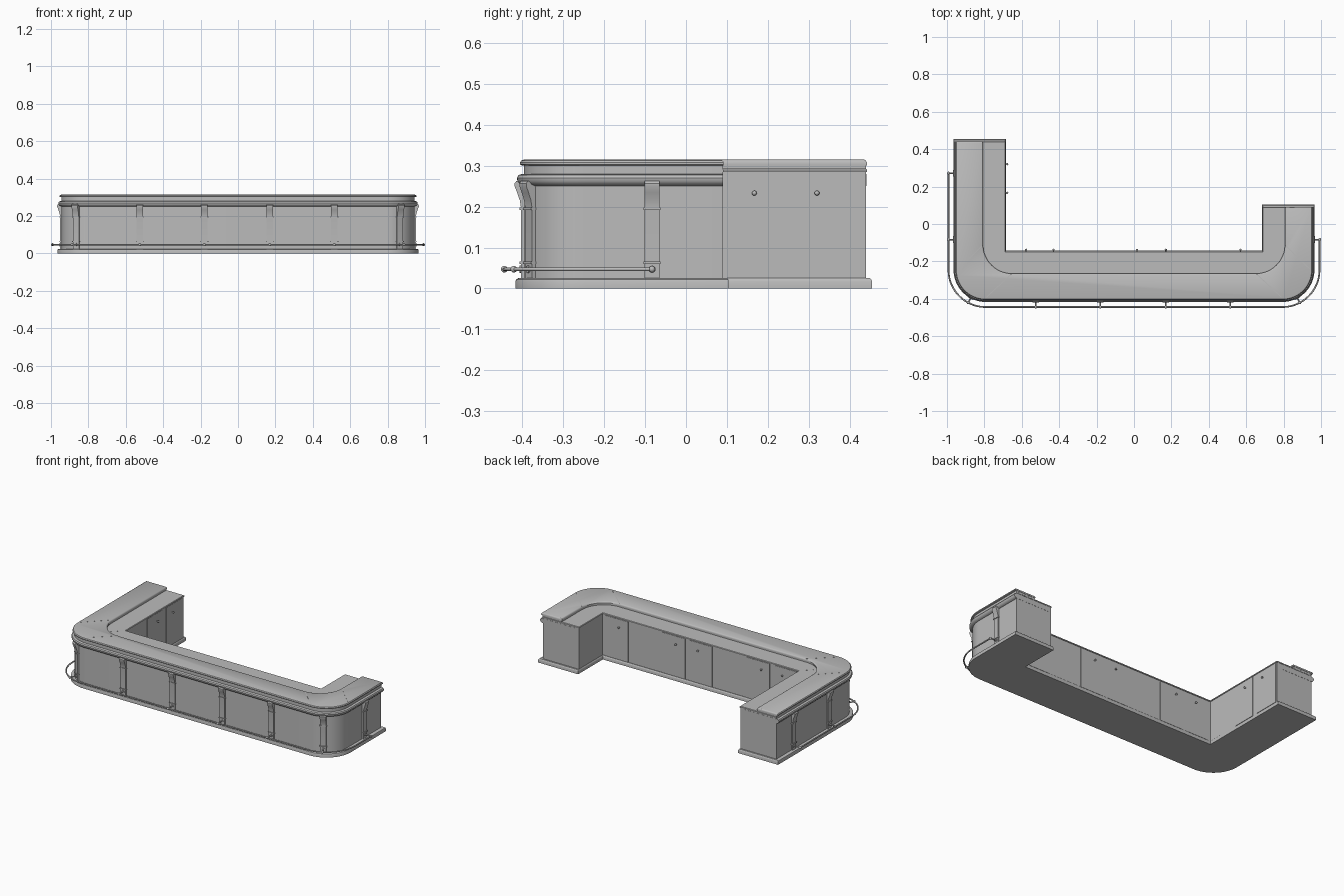
import bpy, bmesh, math
from mathutils import Vector, Matrix

if "Cube" in bpy.data.objects:
    bpy.data.objects.remove(bpy.data.objects["Cube"], do_unlink=True)

grey = bpy.data.materials.new("plain grey")
grey.use_nodes = True
grey.diffuse_color = (0.5, 0.5, 0.5, 1)
grey.node_tree.nodes["Principled BSDF"].inputs["Base Color"].default_value = (0.5, 0.5, 0.5, 1)

# Main plan of the counter body
HALF, FRONT, RADIUS = 0.943, -0.395, 0.15
LONG_END, SHORT_END = 0.44, 0.09
CX, CY = HALF - RADIUS, FRONT + RADIUS
INNER_X, INNER_Y = 0.69, -0.15
UP = Vector((0, 0, 1))


def finish(name, bm, smooth=True):
    bmesh.ops.recalc_face_normals(bm, faces=bm.faces)
    mesh = bpy.data.meshes.new(name)
    bm.to_mesh(mesh)
    bm.free()
    mesh.materials.append(grey)
    obj = bpy.data.objects.new(name, mesh)
    bpy.context.collection.objects.link(obj)
    if smooth:
        bpy.ops.object.select_all(action='DESELECT')
        obj.select_set(True)
        bpy.context.view_layer.objects.active = obj
        bpy.ops.object.shade_smooth_by_angle(angle=math.radians(35))
    return obj


def arc(cx, cy, r, a0, a1, steps=16):
    return [Vector((cx + r * math.cos(math.radians(a0 + (a1 - a0) * i / steps)),
                    cy + r * math.sin(math.radians(a0 + (a1 - a0) * i / steps)), 0))
            for i in range(steps + 1)]


def front_path(d, left_y, right_y):
    """Rounded U line lying d outside the body, from the long arm to the short arm."""
    r = RADIUS + d
    return ([Vector((-HALF - d, left_y, 0))] + arc(-CX, CY, r, 180, 270)
            + arc(CX, CY, r, 270, 360) + [Vector((HALF + d, right_y, 0))])


def plan(d, ix, iy, ir, end):
    """Closed U outline: outer offset d, inner edge at ix / iy with corner radius ir."""
    outer = front_path(d, LONG_END + end, SHORT_END + end)
    if ir:
        inner = arc(ix - ir, iy + ir, ir, 360, 270) + arc(ir - ix, iy + ir, ir, 270, 180)
    else:
        inner = [Vector((ix, iy, 0)), Vector((-ix, iy, 0))]
    return outer + [Vector((ix, SHORT_END + end, 0))] + inner + [Vector((-ix, LONG_END + end, 0))]


def loft(name, layers, ix, iy, ir=0.0, end=0.0):
    """Stack U outlines; each layer is (z, outer offset, trim of inner edge and ends)."""
    bm = bmesh.new()
    rings = [[bm.verts.new(p + UP * z) for p in plan(d, ix + t, iy - t, ir, end - t)]
             for z, d, t in layers]
    for a, b in zip(rings, rings[1:]):
        for i in range(len(a)):
            j = (i + 1) % len(a)
            bm.faces.new((a[i], a[j], b[j], b[i]))
    bm.faces.new(rings[0])
    bm.faces.new(rings[-1])
    return finish(name, bm)


def box(bm, pos, normal, size, centre_out=0.0):
    """Box of (width, depth, height) set on a wall point facing the normal."""
    side = normal.cross(UP)
    frame = Matrix((side, normal, UP)).transposed().to_4x4()
    frame.translation = pos + normal * centre_out
    bmesh.ops.create_cube(bm, size=1, matrix=frame @ Matrix.Diagonal((*size, 1)))


def rod(bm, a, b, r):
    d = b - a
    m = Matrix.Translation((a + b) / 2) @ d.to_track_quat('Z', 'Y').to_matrix().to_4x4()
    bmesh.ops.create_cone(bm, cap_ends=True, segments=12, radius1=r, radius2=r,
                          depth=d.length, matrix=m)


def ball(bm, p, r):
    bmesh.ops.create_uvsphere(bm, u_segments=12, v_segments=8, radius=r,
                              matrix=Matrix.Translation(p))


# Plinth, body, moulding, worktop and raised bar top
loft("plinth", [(0, 0.022, 0), (0.017, 0.022, 0), (0.022, 0.02, 0.002), (0.025, 0.015, 0.005)],
     INNER_X - 0.006, INNER_Y + 0.008, end=0.015)
loft("body", [(0.024, 0, 0), (0.284, 0, 0)], INNER_X, INNER_Y)
loft("cornice", [(0.25, 0, 0), (0.254, 0.01, 0), (0.262, 0.017, 0), (0.27, 0.018, 0),
                 (0.277, 0.014, 0), (0.28, 0.006, 0)], INNER_X + 0.02, INNER_Y - 0.02, end=0.001)
loft("worktop", [(0.284, -0.002, 0), (0.29, -0.002, 0), (0.293, -0.002, 0.003)],
     INNER_X - 0.004, INNER_Y + 0.004, end=0.002)
TOP_X, TOP_Y, TOP_R = 0.807, -0.265, 0.155
loft("bar_neck", [(0.279, 0.001, 0), (0.303, 0.001, 0)], TOP_X + 0.003, TOP_Y - 0.003, TOP_R)
loft("bar_top", [(0.301, 0.007, 0), (0.303, 0.011, 0), (0.308, 0.011, 0), (0.313, 0.007, 0.003),
                 (0.3147, 0.001, 0.006)], TOP_X, TOP_Y, TOP_R, end=0.002)

# Joint strips across the bar top and worktop corners
bm = bmesh.new()
for s in (-1, 1):
    joints = [((HALF, CY), (TOP_X, TOP_Y + TOP_R), 0.3147),
              ((CX, FRONT), (TOP_X - TOP_R, TOP_Y), 0.3147),
              ((INNER_X + 0.003, INNER_Y - 0.003), (0.75, -0.21), 0.293)]
    for p, q, z in joints:
        a, b = Vector((s * p[0], p[1], z)), Vector((s * q[0], q[1], z))
        box(bm, (a + b) / 2, (b - a).normalized(), (0.004, (b - a).length * 0.94, 0.001))
finish("top_joints", bm, False)

# Stations for pilasters and rail brackets: wall point and outward normal
stations = [(Vector((x, FRONT, 0)), Vector((0, -1, 0))) for x in (-0.525, -0.18, 0.17, 0.515)]
for s in (-1, 1):
    n = Vector((s * math.sin(math.radians(28)), -math.cos(math.radians(28)), 0))
    stations.append((Vector((s * CX, CY, 0)) + n * RADIUS, n))
    stations.append((Vector((s * HALF, -0.083, 0)), Vector((s, 0, 0))))
stations.append((Vector((-HALF, 0.272, 0)), Vector((-1, 0, 0))))

# Pilasters with scrolled heads and double bands
PROFILE = [(-0.006, 0.025), (0.008, 0.025), (0.008, 0.195), (0.011, 0.215), (0.018, 0.235),
           (0.024, 0.25), (0.024, 0.257), (0.019, 0.263), (-0.006, 0.264)]
bm = bmesh.new()
for p, n in stations:
    side = n.cross(UP) * 0.018
    a, b = [[bm.verts.new(p + n * o + UP * z + side * k) for o, z in PROFILE] for k in (-1, 1)]
    bm.faces.new(a)
    bm.faces.new(b[::-1])
    for i in range(len(a)):
        j = (i + 1) % len(a)
        bm.faces.new((a[i], b[i], b[j], a[j]))
    for z in (0.063, 0.195):
        box(bm, p + UP * z, n, (0.042, 0.02, 0.006), 0.002)
finish("pilasters", bm)

# Foot rail with its brackets
RAIL, RAIL_Z = 0.049, 0.047
curve = bpy.data.curves.new("foot_rail", 'CURVE')
curve.dimensions = '3D'
curve.bevel_depth = 0.0045
curve.bevel_resolution = 2
curve.use_fill_caps = True
path = front_path(RAIL, 0.272, -0.083)
spline = curve.splines.new('POLY')
spline.points.add(len(path) - 1)
for point, p in zip(spline.points, path):
    point.co = (p.x, p.y, RAIL_Z, 1)
curve.materials.append(grey)
rail = bpy.data.objects.new("foot_rail", curve)
bpy.context.collection.objects.link(rail)
bpy.ops.object.select_all(action='DESELECT')
rail.select_set(True)
bpy.context.view_layer.objects.active = rail
bpy.ops.object.convert(target='MESH')
bpy.ops.object.shade_smooth_by_angle(angle=math.radians(50))

bm = bmesh.new()
for p, n in stations:
    p = p + UP * RAIL_Z
    rod(bm, p, p + n * RAIL, 0.004)
    rod(bm, p, p + n * 0.012, 0.009)
    ball(bm, p + n * RAIL, 0.008)
finish("rail_brackets", bm)

# Cupboard doors and knobs on the serving side
doors, knobs = bmesh.new(), bmesh.new()
back, inward = Vector((0, 1, 0)), Vector((1, 0, 0))
for x0, x1 in ((-0.67, -0.52), (-0.485, -0.32), (-0.08, 0.075), (0.11, 0.27), (0.51, 0.67)):
    box(doors, Vector(((x0 + x1) / 2, INNER_Y, 0.154)), back, (x1 - x0, 0.006, 0.256))
for y0, y1 in ((0.075, 0.227), (0.262, 0.428)):
    box(doors, Vector((-INNER_X, (y0 + y1) / 2, 0.154)), inward, (y1 - y0, 0.006, 0.256))
spots = [(Vector((x, INNER_Y, 0.233)), back) for x in (-0.577, -0.43, 0.016, 0.17, 0.57)]
spots += [(Vector((-INNER_X, y, 0.233)), inward) for y in (0.167, 0.32)]
for p, n in spots:
    rod(knobs, p, p + n * 0.01, 0.003)
    ball(knobs, p + n * 0.012, 0.006)
finish("cupboard_doors", doors, False)
finish("door_knobs", knobs)
